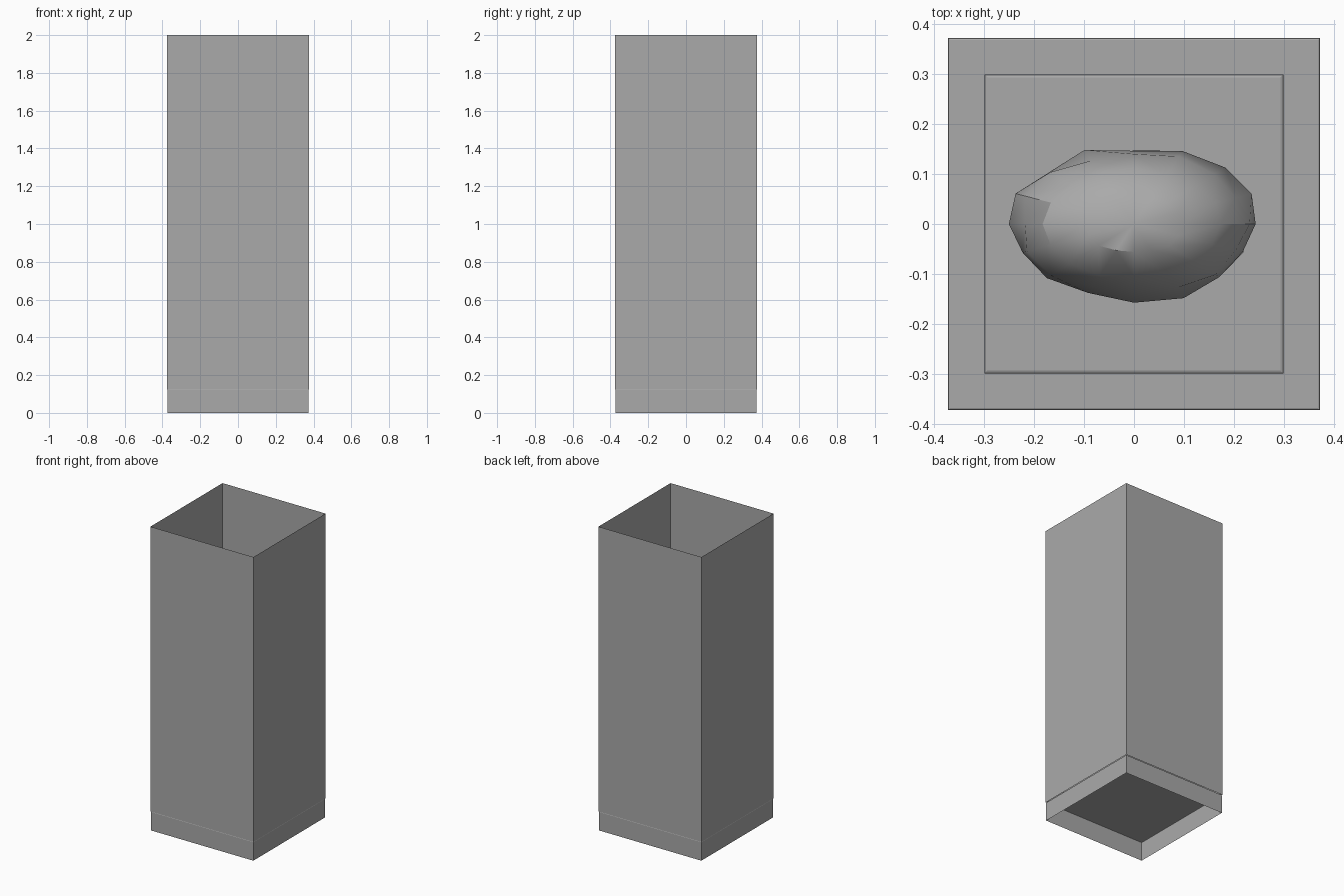
import bpy, bmesh, math, random
from mathutils import Vector

if "Cube" in bpy.data.objects:
    bpy.data.objects.remove(bpy.data.objects["Cube"])

random.seed(4)
grey = bpy.data.materials.new("stone grey")
grey.diffuse_color = (0.4, 0.4, 0.4, 1)
grey.use_nodes = True
grey.node_tree.nodes["Principled BSDF"].inputs["Base Color"].default_value = grey.diffuse_color


def finish(bm, name, smooth=None):
    bmesh.ops.recalc_face_normals(bm, faces=bm.faces)
    mesh = bpy.data.meshes.new(name)
    bm.to_mesh(mesh)
    bm.free()
    mesh.materials.append(grey)
    ob = bpy.data.objects.new(name, mesh)
    bpy.context.collection.objects.link(ob)
    if smooth:
        bpy.ops.object.select_all(action='DESELECT')
        ob.select_set(True)
        bpy.context.view_layer.objects.active = ob
        bpy.ops.object.shade_smooth_by_angle(angle=math.radians(smooth))
    return ob


def box(name, width, z0, z1, open_top=False, open_bottom=False, bevel=0.0):
    """Square box centred on the axis, optionally without lid or floor."""
    bm = bmesh.new()
    bmesh.ops.create_cube(bm, size=1)
    for v in bm.verts:
        v.co = Vector((v.co.x * width, v.co.y * width, z1 if v.co.z > 0 else z0))
    bm.normal_update()
    if bevel:
        top = [e for e in bm.edges if all(v.co.z > z1 - 1e-4 for v in e.verts)]
        bmesh.ops.bevel(bm, geom=top, offset=bevel, segments=2,
                        profile=0.5, affect='EDGES')
        bm.normal_update()
    drop = [f for f in bm.faces
            if (open_top and f.normal.z > 0.9) or (open_bottom and f.normal.z < -0.9)]
    bmesh.ops.delete(bm, geom=drop, context='FACES')
    return finish(bm, name)


# hollow base tray, thin case walls open at the top, inner pedestal
box("case_base", 0.746, 0.0, 0.125, open_bottom=True, bevel=0.004)
box("case_walls", 0.75, 0.125, 2.0, open_top=True, open_bottom=True)
box("pedestal", 0.6, 0.125, 0.85, open_bottom=True, bevel=0.006)

# irregular oval boulder on the pedestal
bm = bmesh.new()
bmesh.ops.create_uvsphere(bm, u_segments=16, v_segments=8, radius=1)
for v in bm.verts:
    p = v.co.copy()
    k = random.uniform(0.94, 1.04)
    v.co = Vector((p.x * 0.25 * k, p.y * 0.155 * k, p.z * 0.2 * random.uniform(0.96, 1.04)))
    v.co.z = max(v.co.z, -0.17) + 1.02
finish(bm, "boulder", smooth=30)
